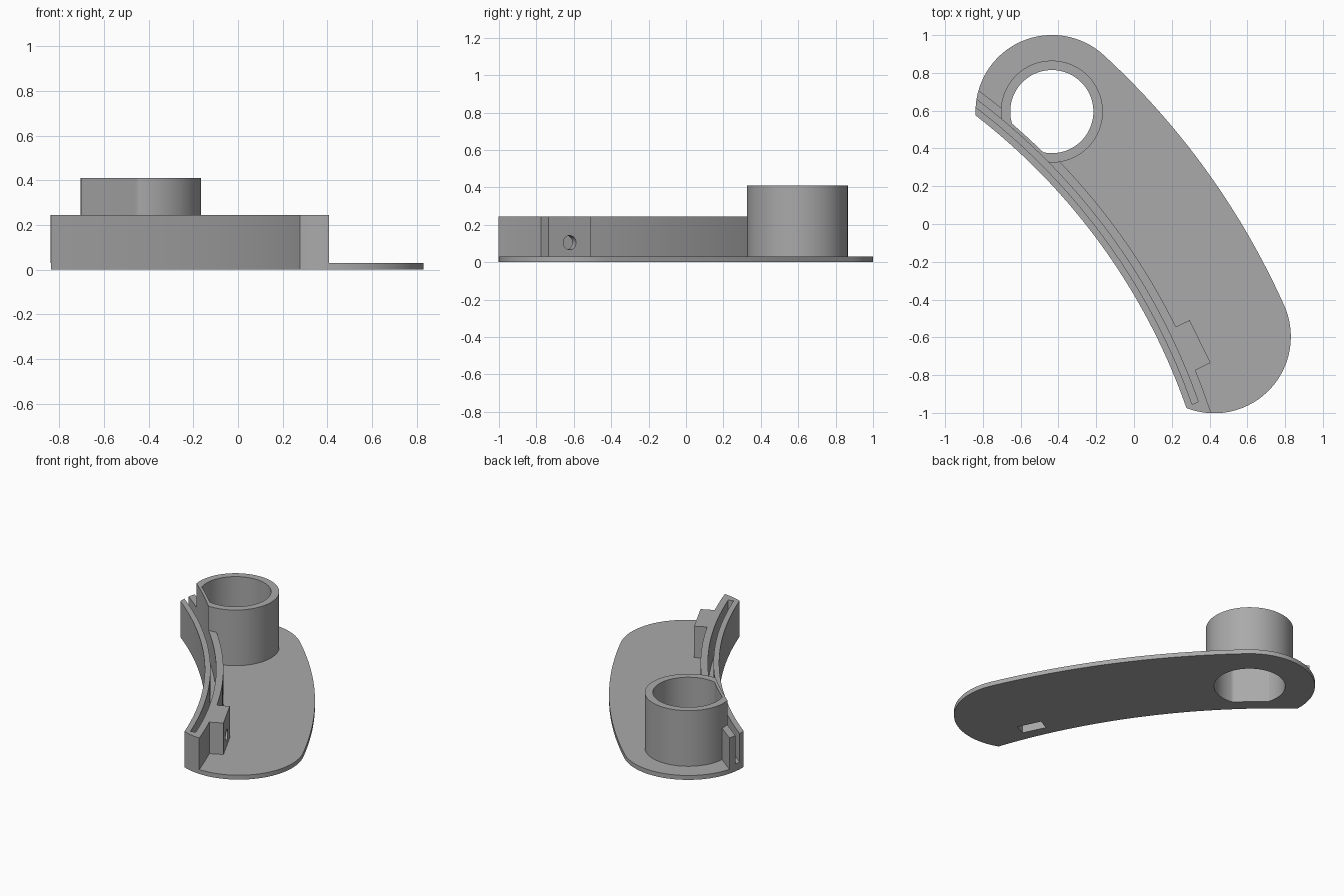
import bpy, bmesh, math
from mathutils import Matrix, Vector

if "Cube" in bpy.data.objects:
    bpy.data.objects.remove(bpy.data.objects["Cube"], do_unlink=True)

grey = bpy.data.materials.new("plain grey")
grey.use_nodes = True
colour = (0.40, 0.40, 0.40, 1)
grey.diffuse_color = colour
grey.node_tree.nodes["Principled BSDF"].inputs["Base Color"].default_value = colour

# Every curved edge shares one distant centre; round caps end the arm
PIVOT = Vector((-2.89, -2.08))
CAP_DIST, CAP_R = 3.632, 0.405
LOW, HIGH = math.radians(24.1), math.radians(47.45)
PLATE_TOP, WALL_TOP, TUBE_TOP = 0.03, 0.245, 0.41
INNER_R, WALL_R = 3.355, 3.47
TUBE_C = Vector((-0.435, 0.595))


def polar(r, a):
    return PIVOT + r * Vector((math.cos(a), math.sin(a)))


def spread(r):
    """Angle between a cap's centre and its edge at radius r."""
    c = (r * r + CAP_DIST ** 2 - CAP_R ** 2) / (2 * r * CAP_DIST)
    return math.acos(min(1, c))


def band(r0, r1, low=None, high=None, steps=64, cap=30):
    """Curved strip between two radii, ended by the caps or by given angles."""
    lo = lambda r: LOW - spread(r) if low is None else low
    hi = lambda r: HIGH + spread(r) if high is None else high
    radii = [r0 + (r1 - r0) * math.sin(i / cap * math.pi / 2) for i in range(cap + 1)]
    arc = lambda r: [polar(r, lo(r) + (hi(r) - lo(r)) * i / steps) for i in range(1, steps)]
    return ([polar(r, lo(r)) for r in radii] + arc(r1)
            + [polar(r, hi(r)) for r in reversed(radii)] + arc(r0)[::-1])


def clipped_circle(radius, limit, n=128):
    """Circle about the tube axis, cut off along an arc of the given radius."""
    pts = []
    for i in range(n):
        a = 2 * math.pi * i / n
        d = TUBE_C + radius * Vector((math.cos(a), math.sin(a))) - PIVOT
        pts.append(PIVOT + d.normalized() * max(d.length, limit))
    return pts


def prism(name, outline, z0, z1):
    bm = bmesh.new()
    face = bm.faces.new([bm.verts.new((p.x, p.y, z0)) for p in outline])
    top = bmesh.ops.extrude_face_region(bm, geom=[face])["geom"]
    bmesh.ops.translate(bm, vec=(0, 0, z1 - z0),
                        verts=[v for v in top if isinstance(v, bmesh.types.BMVert)])
    bmesh.ops.recalc_face_normals(bm, faces=bm.faces)
    return finish(name, bm)


def finish(name, bm):
    mesh = bpy.data.meshes.new(name)
    bm.to_mesh(mesh)
    bm.free()
    mesh.materials.append(grey)
    obj = bpy.data.objects.new(name, mesh)
    bpy.context.collection.objects.link(obj)
    return obj


def select(obj):
    bpy.ops.object.select_all(action="DESELECT")
    obj.select_set(True)
    bpy.context.view_layer.objects.active = obj


def cut(obj, *cutters):
    for c in cutters:
        mod = obj.modifiers.new("cut", "BOOLEAN")
        mod.operation, mod.solver, mod.object = "DIFFERENCE", "EXACT", c
        select(obj)
        bpy.ops.object.modifier_apply(modifier=mod.name)


# Block frame: outward and sideways directions on the wall
TURN = math.radians(26)
OUT = Vector((math.cos(TURN), math.sin(TURN)))
SIDE = Vector((-OUT.y, OUT.x))
FACE_MID = Vector((0.35, -0.622))


def block_rect(inner, outer, half):
    return [FACE_MID + OUT * a + SIDE * b for a, b in
            ((inner, -half), (outer, -half), (outer, half), (inner, half))]


# Solid parts
plate = prism("base_plate", band(INNER_R, CAP_DIST + CAP_R), 0, PLATE_TOP)
wall = prism("curved_wall", band(INNER_R, WALL_R), PLATE_TOP, WALL_TOP)
tube = prism("round_socket", clipped_circle(0.27, 3.425), PLATE_TOP, TUBE_TOP)
block = prism("side_block", block_rect(-0.1, 0, 0.126), PLATE_TOP, WALL_TOP)

# Cutters
bore = prism("bore_cutter", clipped_circle(0.22, 3.443), -0.1, 0.6)
slot = prism("slot_cutter", band(3.39, 3.425, math.radians(19.4), math.radians(58)), 0.05, 0.4)
pocket = prism("pocket_cutter", block_rect(-0.125, -0.045, 0.08), -0.1, 0.18)
bm = bmesh.new()
centre = FACE_MID - OUT * 0.02
bmesh.ops.create_cone(bm, cap_ends=True, segments=32, radius1=0.038, radius2=0.038, depth=0.12,
                      matrix=Matrix.Translation((centre.x, centre.y, 0.105))
                      @ Matrix.Rotation(TURN, 4, "Z") @ Matrix.Rotation(math.pi / 2, 4, "Y"))
hole = finish("hole_cutter", bm)

cut(plate, bore, pocket)
cut(wall, bore, slot, pocket)
cut(tube, bore)
cut(block, pocket, hole)
for c in (bore, slot, pocket, hole):
    bpy.data.objects.remove(c, do_unlink=True)

for part in (plate, wall, tube, block):
    select(part)
    bpy.ops.object.shade_smooth_by_angle(angle=math.radians(25))
